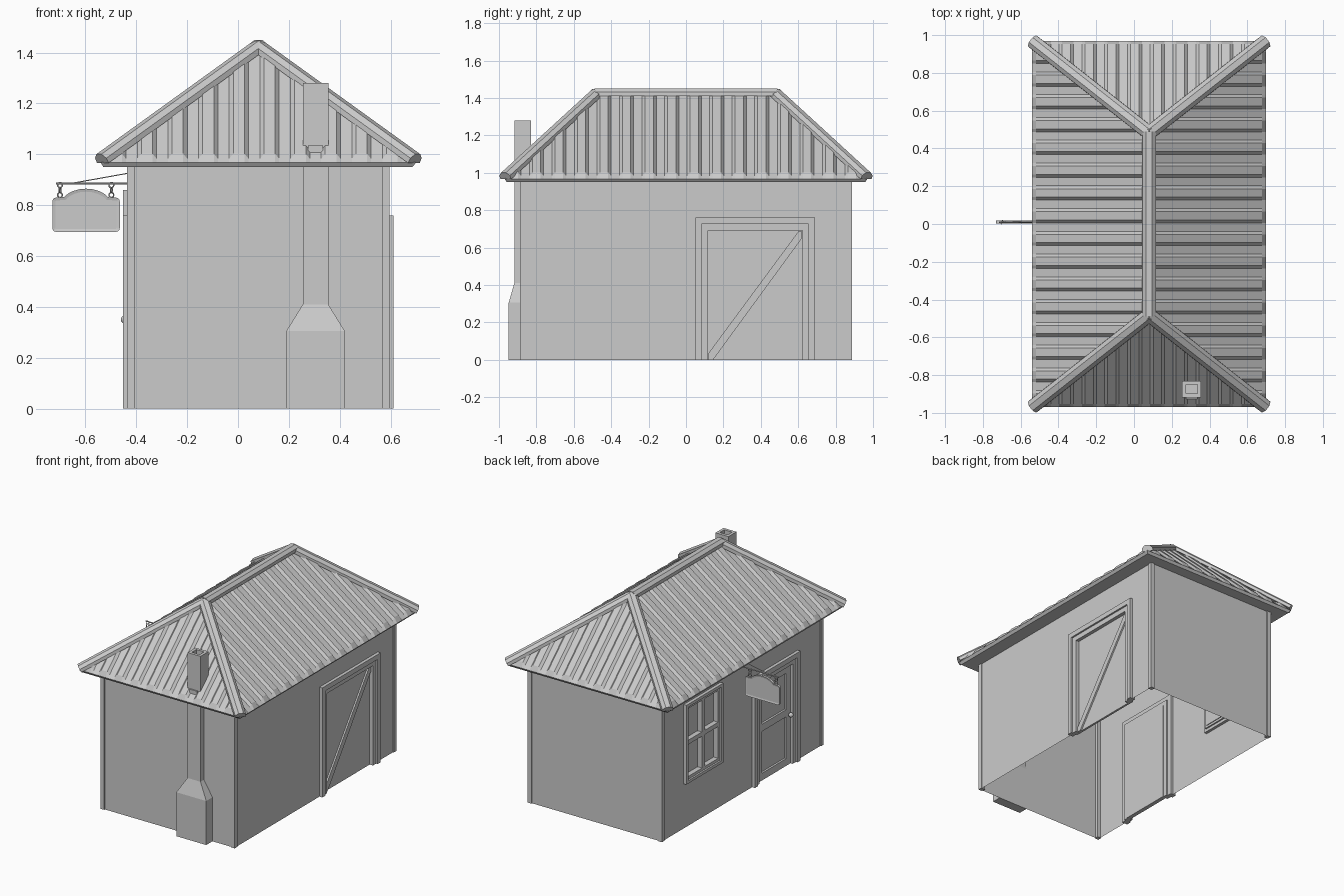
import bpy, bmesh, math
from mathutils import Vector, Matrix

if "Cube" in bpy.data.objects:
    bpy.data.objects.remove(bpy.data.objects["Cube"], do_unlink=True)

GREY = (0.6, 0.6, 0.6, 1)
mat = bpy.data.materials.new("plain grey")
mat.use_nodes = True
mat.diffuse_color = GREY
mat.node_tree.nodes["Principled BSDF"].inputs["Base Color"].default_value = GREY

CX = 0.08                       # house centre line
WX, WY, WALL_TOP = 0.51, 0.88, 0.955
EX, EY, RIDGE = 0.62, 0.97, 0.49  # eave half sizes, ridge half length
EAVE_Z, RIDGE_Z = 0.967, 1.412


def finish(name, bm, smooth=False):
    me = bpy.data.meshes.new(name)
    bm.to_mesh(me)
    bm.free()
    me.materials.append(mat)
    ob = bpy.data.objects.new(name, me)
    bpy.context.collection.objects.link(ob)
    for p in me.polygons:
        p.use_smooth = smooth
    return ob


def add_box(bm, lo, hi):
    lo, hi = Vector(lo), Vector(hi)
    m = Matrix.Translation((lo + hi) / 2) @ Matrix.Diagonal((*[abs(c) for c in hi - lo], 1))
    bmesh.ops.create_cube(bm, size=1, matrix=m)


def box(name, lo, hi):
    bm = bmesh.new()
    add_box(bm, lo, hi)
    return finish(name, bm)


def side_box(bm, s, d0, d1, y0, y1, z0, z1):
    """Box on a side wall; depth is measured outwards from the wall plane."""
    add_box(bm, (CX + s * (WX + d0), y0, z0), (CX + s * (WX + d1), y1, z1))


def side_frame(bm, s, d0, d1, y0, y1, z0, z1, w, sill=False):
    """Rectangular frame of width w, with a bottom bar if sill."""
    side_box(bm, s, d0, d1, y0, y0 + w, z0, z1)
    side_box(bm, s, d0, d1, y1 - w, y1, z0, z1)
    side_box(bm, s, d0, d1, y0 + w, y1 - w, z1 - w, z1)
    if sill:
        side_box(bm, s, d0, d1, y0 + w, y1 - w, z0, z0 + w)


def extrude_profile(name, pts, a, b):
    """Sweep a (side, up) profile in a straight line from a to b."""
    a, b = Vector(a), Vector(b)
    d = (b - a).normalized()
    side = d.cross(Vector((0, 0, 1)))
    if side.length < 0.01:
        side = Vector((1, 0, 0))
    side.normalize()
    up = side.cross(d)
    bm = bmesh.new()
    f = bm.faces.new([bm.verts.new(a + side * u + up * v) for u, v in pts])
    r = bmesh.ops.extrude_face_region(bm, geom=[f])
    bmesh.ops.translate(bm, verts=[v for v in r["geom"] if isinstance(v, bmesh.types.BMVert)], vec=b - a)
    bmesh.ops.recalc_face_normals(bm, faces=bm.faces)
    return finish(name, bm)


def rod(name, a, b, r):
    ring = [(r * math.cos(i * math.pi / 4), r * math.sin(i * math.pi / 4)) for i in range(8)]
    return extrude_profile(name, ring, a, b)


# Walls, as open sheets with the door and window openings left out
GARAGE = (0.05, 0.69, 0, 0.76)
DOOR = (-0.61, -0.11, 0, 0.76)
WINDOW = (0.235, 0.64, 0.31, 0.86)


def wall_sheet(name, s, holes):
    ys = sorted({-WY, WY, *[h[i] + e for h in holes for i, e in ((0, 0.02), (1, -0.02))]})
    zs = sorted({0, WALL_TOP, *[h[2] + (0.02 if h[2] else 0) for h in holes], *[h[3] - 0.02 for h in holes]})
    bm = bmesh.new()
    for y0, y1 in zip(ys, ys[1:]):
        for z0, z1 in zip(zs, zs[1:]):
            ym, zm = (y0 + y1) / 2, (z0 + z1) / 2
            if any(h[0] < ym < h[1] and h[2] < zm < h[3] for h in holes):
                continue
            q = [(y0, z0), (y1, z0), (y1, z1), (y0, z1)][::s]
            bm.faces.new([bm.verts.new((CX + s * WX, y, z)) for y, z in q])
    bmesh.ops.remove_doubles(bm, verts=bm.verts, dist=0.0001)
    finish(name, bm)


wall_sheet("left_wall", 1, [GARAGE])
wall_sheet("right_wall", -1, [DOOR, WINDOW])
for q, name in ((-1, "front_wall"), (1, "back_wall")):
    bm = bmesh.new()
    c = [(-WX, 0), (WX, 0), (WX, WALL_TOP), (-WX, WALL_TOP)][::-q]
    bm.faces.new([bm.verts.new((CX + x, q * WY, z)) for x, z in c])
    finish(name, bm)

# Corner posts
for s in (-1, 1):
    for q in (-1, 1):
        box("corner_post", (CX + s * 0.486, q * 0.857, 0), (CX + s * 0.516, q * 0.887, WALL_TOP))

# Stepped frames around the openings
for name, s, o, sill in (("garage_frame", 1, GARAGE, False), ("door_frame", -1, DOOR, False),
                         ("window_frame", -1, WINDOW, True)):
    y0, y1, z0, z1 = o
    w = 0.02 if sill else 0.034
    bm = bmesh.new()
    side_frame(bm, s, -0.02, 0.022, y0, y1, z0, z1, w, sill)
    zi = z0 + w if sill else z0
    side_frame(bm, s, -0.03, 0.01, y0 + w, y1 - w, zi, z1 - w, w, sill)
    finish(name, bm)

# Garage door with its diagonal brace
bm = bmesh.new()
side_box(bm, 1, -0.03, -0.015, 0.115, 0.625, 0, 0.695)
finish("garage_door", bm)
bm = bmesh.new()
xs = CX + WX - 0.016
f = bm.faces.new([bm.verts.new((xs, y, z)) for y, z in
                  ((0.12, 0), (0.145, 0), (0.62, 0.65), (0.62, 0.685), (0.6, 0.685), (0.12, 0.035))])
r = bmesh.ops.extrude_face_region(bm, geom=[f])
bmesh.ops.translate(bm, verts=[v for v in r["geom"] if isinstance(v, bmesh.types.BMVert)], vec=(0.012, 0, 0))
bmesh.ops.recalc_face_normals(bm, faces=bm.faces)
finish("garage_door_brace", bm)

# Entrance door: sheet, stiles and rails, knob
bm = bmesh.new()
side_box(bm, -1, -0.035, -0.02, -0.545, -0.175, 0, 0.695)
finish("entrance_door", bm)
bm = bmesh.new()
side_frame(bm, -1, -0.02, -0.006, -0.542, -0.178, 0, 0.692, 0.05, True)
side_box(bm, -1, -0.02, -0.006, -0.492, -0.228, 0.34, 0.39)
finish("entrance_door_rails", bm)
bm = bmesh.new()
bmesh.ops.create_uvsphere(bm, u_segments=12, v_segments=8, radius=0.016,
                          matrix=Matrix.Translation((CX - WX - 0.015, -0.515, 0.35)))
finish("door_knob", bm, True)

# Window panes and cross bars
bm = bmesh.new()
side_box(bm, -1, -0.035, -0.025, 0.27, 0.605, 0.345, 0.825)
finish("window_glass", bm)
bm = bmesh.new()
side_box(bm, -1, -0.026, 0.01, 0.4225, 0.4525, 0.35, 0.82)
side_box(bm, -1, -0.026, 0.009, 0.275, 0.6, 0.57, 0.6)
finish("window_bars", bm)

# Eave slab
bm = bmesh.new()
add_box(bm, (CX - EX, -EY, 0.95), (CX + EX, EY, EAVE_Z))
low = [v for v in bm.verts if v.co.z < 0.96]
bmesh.ops.scale(bm, verts=low, vec=(0.98, 0.988, 1))
finish("eave_slab", bm)

# Corrugated roof sheets, trimmed along the hips
PITCH, RIB = 0.1205, 0.02


def corrugated(name, half, place, planes):
    prof = []
    n = int(half / PITCH) + 2
    for i in range(-n, n + 1):
        u = i * PITCH
        prof += [(u + 0.006, 0), (u + 0.022, RIB), (u + 0.066, RIB), (u + 0.082, 0)]
    bm = bmesh.new()
    rows = [[bm.verts.new(place(u, t, h * k)) for u, h in prof] for t, k in ((0, 0), (0.035, 1), (1, 1))]
    for a, b in zip(rows, rows[1:]):
        for i in range(len(prof) - 1):
            if (a[i].co - b[i].co).length > 0.0001:
                bm.faces.new((a[i], a[i + 1], b[i + 1], b[i]))
    for co, no in planes:
        bmesh.ops.bisect_plane(bm, geom=bm.verts[:] + bm.edges[:] + bm.faces[:], dist=1e-5,
                               plane_co=co, plane_no=no, clear_outer=True)
    bm.normal_update()
    if sum(f.normal.z * f.calc_area() for f in bm.faces) < 0:
        bmesh.ops.reverse_faces(bm, faces=bm.faces[:])
    finish(name, bm)


RUN = EY - RIDGE
for s in (-1, 1):
    corrugated("side_roof", EY,
               lambda u, t, h: (CX + s * EX * (1 - t), u, EAVE_Z + (RIDGE_Z - EAVE_Z) * t + h),
               [((CX, q * RIDGE, 1), (-s * RUN, q * EX, 0)) for q in (-1, 1)])
    corrugated("end_roof", EX,
               lambda u, t, h: (CX + u, s * (EY - RUN * t), EAVE_Z + (RIDGE_Z - EAVE_Z) * t + h),
               [((CX, s * RIDGE, 1), (r * RUN, -s * EX, 0)) for r in (-1, 1)])

# Ridge and hip caps
CAP = [(-0.037, -0.022), (-0.036, 0), (-0.016, 0.018), (0.016, 0.018), (0.036, 0), (0.037, -0.022)]
extrude_profile("ridge_cap", CAP, (CX, -RIDGE, 1.432), (CX, RIDGE, 1.432))
for s in (-1, 1):
    for q in (-1, 1):
        extrude_profile("hip_cap", CAP, (CX + s * EX, q * EY, 0.985), (CX, q * (RIDGE - 0.008), 1.432))

# Chimney: broad foot, sloped shoulder, hollow stack
bm = bmesh.new()
levels = []
for z, x0, x1, y0, y1 in ((0, 0.19, 0.42, -0.948, -0.83), (0.305, 0.19, 0.42, -0.948, -0.83),
                          (0.41, 0.255, 0.355, -0.918, -0.83), (1.28, 0.255, 0.355, -0.918, -0.83),
                          (1.28, 0.275, 0.335, -0.898, -0.85), (1.18, 0.275, 0.335, -0.898, -0.85)):
    if z < 0.4:
        y1 = -WY
    levels.append([bm.verts.new((x, y, z)) for x, y in ((x0, y0), (x1, y0), (x1, y1), (x0, y1))])
for a, b in zip(levels, levels[1:]):
    for i in range(4):
        j = (i + 1) % 4
        bm.faces.new((a[i], a[j], b[j], b[i]))
bm.faces.new(levels[0][::-1])
bm.faces.new(levels[-1])
finish("chimney", bm)
box("chimney_flashing", (0.275, -0.926, 0.99), (0.335, -0.9, 1.035))

# Hanging sign board with a raised arched top
SY = 0.01
out = []
for cx, cz, start in ((-0.715, 0.71, 180), (-0.48, 0.71, 270), (-0.48, 0.815, 0)):
    out += [(cx + 0.015 * math.cos(math.radians(start + k)), cz + 0.015 * math.sin(math.radians(start + k)))
            for k in (0, 30, 60, 90)]
out += [(-0.5975 + 0.085 * math.cos(math.pi * k / 10), 0.832 + 0.033 * math.sin(math.pi * k / 10) ** 1.5)
        for k in range(11)]
out += [(-0.715 - 0.015 * math.sin(math.radians(k)), 0.815 + 0.015 * math.cos(math.radians(k))) for k in (0, 30, 60, 90)]
bm = bmesh.new()
f = bm.faces.new([bm.verts.new((x, SY - 0.008, z)) for x, z in out])
r = bmesh.ops.extrude_face_region(bm, geom=[f])
bmesh.ops.translate(bm, verts=[v for v in r["geom"] if isinstance(v, bmesh.types.BMVert)], vec=(0, 0.016, 0))
bmesh.ops.recalc_face_normals(bm, faces=bm.faces)
for f in [f for f in bm.faces if len(f.verts) > 4]:
    bmesh.ops.inset_region(bm, faces=[f], thickness=0.012, depth=-0.003)
finish("sign_board", bm)

# Sign bracket, stay wire and chain links
rod("sign_bracket", (-0.715, SY, 0.885), (CX - WX, SY, 0.885), 0.004)
rod("sign_stay", (-0.66, SY, 0.885), (CX - WX, SY, 0.926), 0.002)
for x in (-0.7, -0.498):
    for i in range(3):
        bpy.ops.mesh.primitive_torus_add(location=(x, SY, 0.84 + 0.0195 * i), major_segments=12, minor_segments=6,
                                         major_radius=0.01, minor_radius=0.0028,
                                         rotation=(math.pi / 2, 0, math.radians(20 + 50 * (i % 2))))
        link = bpy.context.object
        link.name = "sign_chain_link"
        link.data.materials.append(mat)
        bpy.ops.object.shade_smooth()
